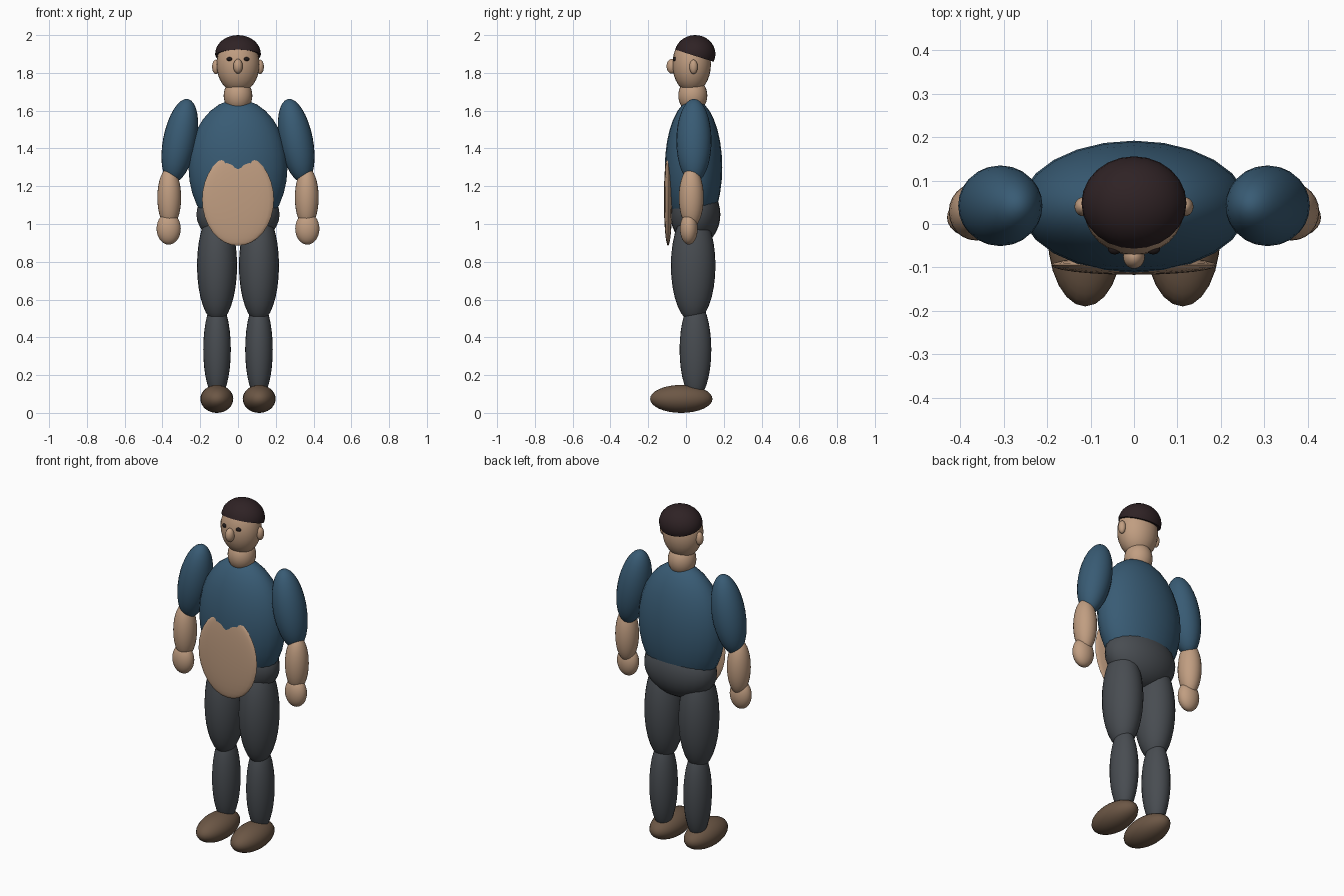
import bpy
import bmesh
import math
from mathutils import Matrix, Vector

if "Cube" in bpy.data.objects:
    bpy.data.objects.remove(bpy.data.objects["Cube"])


def material(name, rgb):
    m = bpy.data.materials.new(name)
    m.diffuse_color = (*rgb, 1.0)
    m.use_nodes = True
    m.node_tree.nodes["Principled BSDF"].inputs["Base Color"].default_value = m.diffuse_color
    return m


SKIN = material("skin", (0.53, 0.34, 0.22))
SHIRT = material("blue_shirt", (0.04, 0.105, 0.175))
TROUSERS = material("grey_trousers", (0.065, 0.073, 0.083))
SHOE = material("brown_leather", (0.15, 0.095, 0.06))
HAIR = material("dark_hair", (0.028, 0.016, 0.018))
EYE = material("eye_black", (0.015, 0.01, 0.01))


def ellipsoid(name, center, radii, mat, tilt=0.0, cut=None):
    """Smooth ellipsoid; tilt leans it sideways, cut = (point, normal) removes what lies below."""
    bm = bmesh.new()
    bmesh.ops.create_uvsphere(bm, u_segments=24, v_segments=16, radius=1.0)
    bm.transform(Matrix.Translation(center)
                 @ Matrix.Rotation(math.radians(tilt), 4, 'Y')
                 @ Matrix.Diagonal((*radii, 1.0)))
    if cut:
        res = bmesh.ops.bisect_plane(bm, geom=bm.verts[:] + bm.edges[:] + bm.faces[:],
                                     plane_co=cut[0], plane_no=cut[1], clear_inner=True)
        rim = [e for e in res["geom_cut"] if isinstance(e, bmesh.types.BMEdge)]
        bmesh.ops.edgeloop_fill(bm, edges=rim)
    bmesh.ops.recalc_face_normals(bm, faces=bm.faces[:])
    mesh = bpy.data.meshes.new(name)
    bm.to_mesh(mesh)
    bm.free()
    mesh.materials.append(mat)
    ob = bpy.data.objects.new(name, mesh)
    bpy.context.collection.objects.link(ob)
    bpy.ops.object.select_all(action='DESELECT')
    ob.select_set(True)
    bpy.context.view_layer.objects.active = ob
    bpy.ops.object.shade_smooth_by_angle(angle=math.radians(50))
    return ob


def pair(name, center, radii, mat, tilt=0.0):
    """One part on each side of the body."""
    x, y, z = center
    for side, s in (("right", 1), ("left", -1)):
        ellipsoid(f"{side}_{name}", (s * x, y, z), radii, mat, s * tilt)


# Trunk
ellipsoid("torso", (0, 0.04, 1.30), (0.262, 0.152, 0.36), SHIRT)
ellipsoid("pelvis", (0, 0.05, 1.05), (0.22, 0.132, 0.165), TROUSERS)
ellipsoid("belly", (0, -0.095, 1.13), (0.19, 0.022, 0.245), SKIN)
ellipsoid("neck", (0, 0.036, 1.68), (0.076, 0.077, 0.09), SKIN)

# Head
ellipsoid("head", (0, 0.03, 1.845), (0.114, 0.102, 0.15), SKIN)
ellipsoid("hair", (0, 0.048, 1.90), (0.121, 0.108, 0.10), HAIR,
          cut=(Vector((0, 0.048, 1.89)), Vector((0, 0.30, 0.95))))
ellipsoid("nose", (0, -0.075, 1.835), (0.025, 0.028, 0.039), SKIN)
pair("eye", (0.044, -0.058, 1.873), (0.016, 0.012, 0.011), EYE)
pair("ear", (0.117, 0.04, 1.832), (0.02, 0.022, 0.038), SKIN)

# Arms, the sleeves leaning outwards at the elbow
pair("sleeve", (0.308, 0.042, 1.44), (0.089, 0.093, 0.226), SHIRT, tilt=-11)
pair("forearm", (0.364, 0.028, 1.14), (0.063, 0.066, 0.16), SKIN)
pair("hand", (0.367, 0.015, 0.975), (0.064, 0.047, 0.084), SKIN)

# Legs
pair("thigh", (0.111, 0.038, 0.78), (0.106, 0.118, 0.30), TROUSERS)
pair("calf", (0.111, 0.05, 0.335), (0.073, 0.084, 0.26), TROUSERS)
pair("shoe", (0.112, -0.025, 0.074), (0.087, 0.165, 0.074), SHOE)
